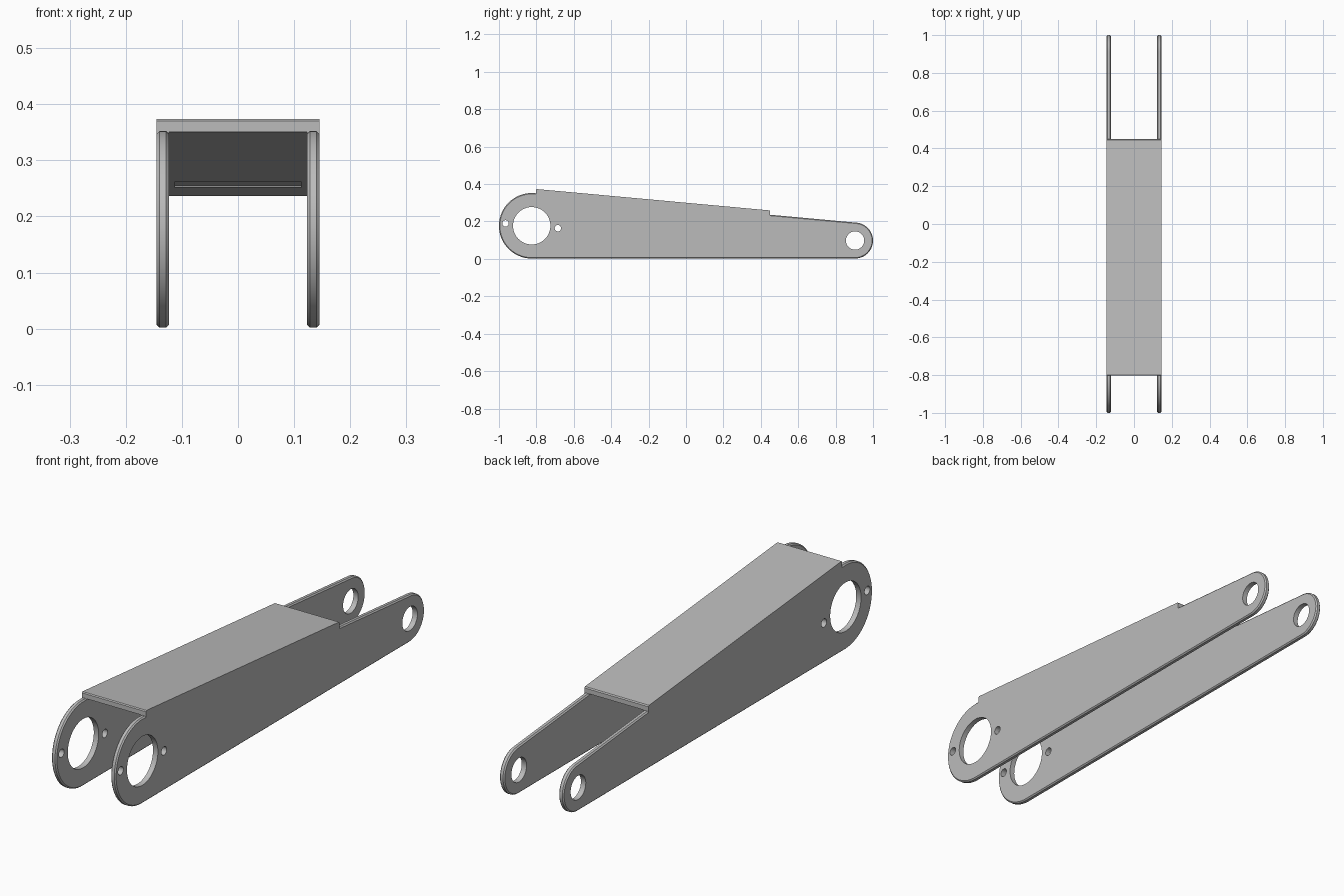
import bpy, bmesh, math
from mathutils import Vector

cube = bpy.data.objects.get("Cube")
if cube:
    bpy.data.objects.remove(cube, do_unlink=True)

steel = bpy.data.materials.new("plain_grey")
steel.use_nodes = True
GREY = (0.5, 0.5, 0.5, 1)
steel.diffuse_color = GREY
steel.node_tree.nodes["Principled BSDF"].inputs["Base Color"].default_value = GREY

# Side outline in (y, z): a large eye and a small eye joined by tangents
BIG, BIG_R = Vector((-0.825, 0.177)), 0.175
SMALL, SMALL_R = Vector((0.904, 0.098)), 0.096
INNER, OUTER, CHAMFER = 0.123, 0.145, 0.005
CAP_FRONT, CAP_BACK, CAP_THICK = -0.803, 0.45, 0.023
axis = SMALL - BIG
PHI = math.atan2(axis.y, axis.x)
SPREAD = math.acos((BIG_R - SMALL_R) / axis.length)


def outline(inset):
    pts = []
    arcs = ((SMALL, SMALL_R, PHI - SPREAD, PHI + SPREAD, 32),
            (BIG, BIG_R, PHI + SPREAD, PHI - SPREAD + math.tau, 48))
    for c, r, a0, a1, n in arcs:
        for i in range(n + 1):
            a = a0 + (a1 - a0) * i / n
            pts.append((c.x + (r - inset) * math.cos(a), c.y + (r - inset) * math.sin(a)))
    return pts


def top_edge(y, offset=0.0):
    """Point on the upper tangent line, raised by offset."""
    a = PHI + SPREAD
    z = BIG.y + (BIG_R - (y - BIG.x) * math.cos(a)) / math.sin(a)
    return (y, z + offset)


def loft(name, layers):
    """Solid through matching (y, z) outlines placed at successive x."""
    bm = bmesh.new()
    rings = [[bm.verts.new((x, y, z)) for y, z in pts] for x, pts in layers]
    for a, b in zip(rings, rings[1:]):
        for i in range(len(a)):
            j = (i + 1) % len(a)
            bm.faces.new((a[i], a[j], b[j], b[i]))
    bm.faces.new(rings[0])
    bm.faces.new(rings[-1])
    bmesh.ops.recalc_face_normals(bm, faces=bm.faces)
    mesh = bpy.data.meshes.new(name)
    bm.to_mesh(mesh)
    bm.free()
    mesh.materials.append(steel)
    obj = bpy.data.objects.new(name, mesh)
    bpy.context.collection.objects.link(obj)
    return obj


def combine(target, tool, operation):
    mod = target.modifiers.new("combine", 'BOOLEAN')
    mod.operation, mod.solver, mod.object = operation, 'EXACT', tool
    bpy.context.view_layer.objects.active = target
    bpy.ops.object.modifier_apply(modifier=mod.name)
    bpy.data.objects.remove(tool, do_unlink=True)


def band(y0, y1, low, high):
    return [top_edge(y0, low), top_edge(y1, low), top_edge(y1, high), top_edge(y0, high)]


# Sloping top plate with slightly eased ends
ease = 0.004
cap_profile = [top_edge(CAP_FRONT), top_edge(CAP_BACK),
               top_edge(CAP_BACK, CAP_THICK - ease), top_edge(CAP_BACK - ease, CAP_THICK),
               top_edge(CAP_FRONT + ease, CAP_THICK), top_edge(CAP_FRONT, CAP_THICK - ease)]
arm = loft("arm_body", [(-OUTER, cap_profile), (OUTER, cap_profile)])

# Shallow pocket under the top plate
pocket = band(0.16, 0.28, -0.02, 0.003)
combine(arm, loft("pocket_cutter", [(-0.112, pocket), (0.112, pocket)]), 'DIFFERENCE')

# Chamfered side plates, squared off where they meet the top plate
weld = band(CAP_FRONT, CAP_BACK, -0.012, 0.006)
for side in (-1, 1):
    plate = loft("side_plate", [
        (side * INNER, outline(CHAMFER)), (side * (INNER + CHAMFER), outline(0)),
        (side * (OUTER - CHAMFER), outline(0)), (side * OUTER, outline(CHAMFER))])
    combine(plate, loft("weld_strip", [(side * INNER, weld), (side * OUTER, weld)]), 'UNION')
    combine(arm, plate, 'UNION')

# Pivot holes and the two small pin holes
pin = Vector((0.14, -0.013))
for centre, radius in ((BIG, 0.1), (SMALL, 0.049), (BIG + pin, 0.017), (BIG - pin, 0.017)):
    ring = [(centre.x + radius * math.cos(math.tau * i / 48),
             centre.y + radius * math.sin(math.tau * i / 48)) for i in range(48)]
    combine(arm, loft("hole_cutter", [(-0.2, ring), (0.2, ring)]), 'DIFFERENCE')

bpy.ops.object.select_all(action='DESELECT')
arm.select_set(True)
bpy.context.view_layer.objects.active = arm
bpy.ops.object.shade_smooth_by_angle(angle=math.radians(25))
